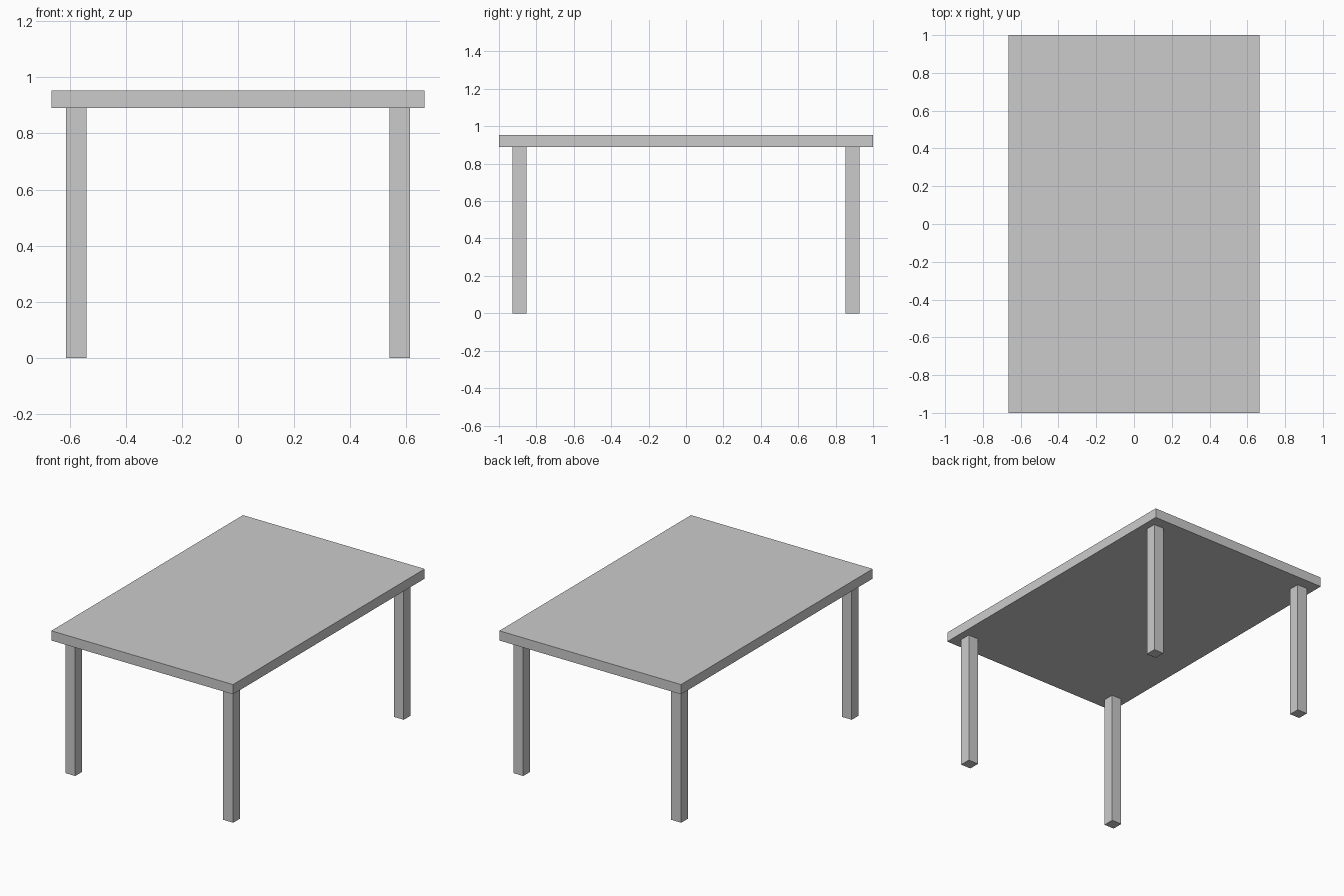
import bpy

if "Cube" in bpy.data.objects:
    bpy.data.objects.remove(bpy.data.objects["Cube"])

TOP_Z, UNDER_Z = 0.954, 0.89
LEG = 0.073


def box(name, center, size):
    bpy.ops.mesh.primitive_cube_add(size=1, location=center)
    ob = bpy.context.object
    ob.name = name
    ob.scale = size
    bpy.ops.object.transform_apply(location=False, rotation=False, scale=True)
    return ob


# Table top slab
box("table_top", (0, 0, (TOP_Z + UNDER_Z) / 2), (1.328, 2.0, TOP_Z - UNDER_Z))

# Four square legs, inset from the corners
for sx, side in ((-1, "left"), (1, "right")):
    for sy, end in ((-1, "front"), (1, "back")):
        box(f"{end}_{side}_leg", (sx * 0.577, sy * 0.89, UNDER_Z / 2), (LEG, LEG, UNDER_Z))
